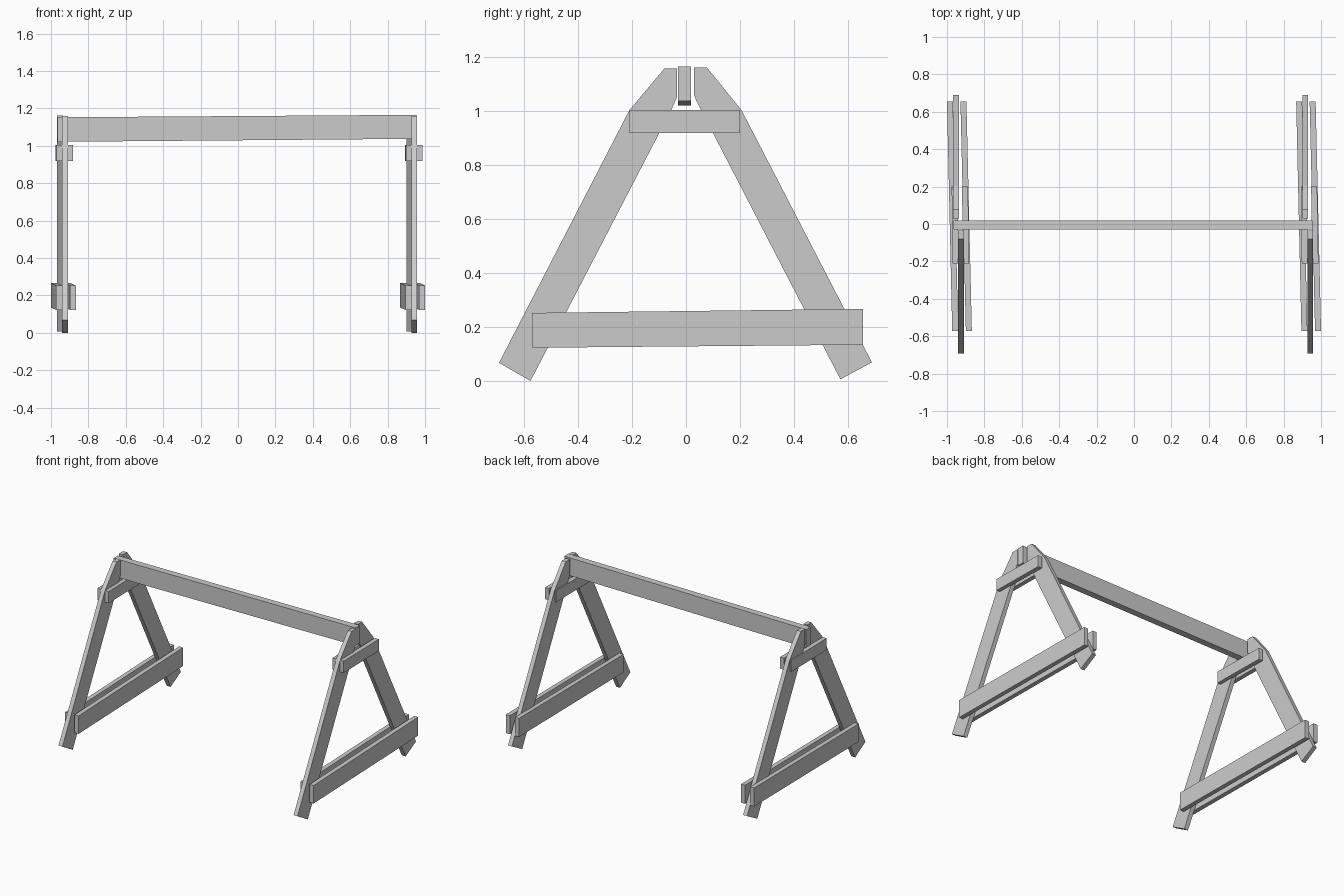
import bpy, bmesh
from mathutils import Vector

if "Cube" in bpy.data.objects:
    bpy.data.objects.remove(bpy.data.objects["Cube"])


def prism(name, profile, offset):
    """Solid made from a flat 3D outline pushed along an offset."""
    bm = bmesh.new()
    face = bm.faces.new([bm.verts.new(p) for p in profile])
    ext = bmesh.ops.extrude_face_region(bm, geom=[face])
    verts = [v for v in ext["geom"] if isinstance(v, bmesh.types.BMVert)]
    bmesh.ops.translate(bm, vec=Vector(offset), verts=verts)
    bmesh.ops.recalc_face_normals(bm, faces=bm.faces)
    mesh = bpy.data.meshes.new(name)
    bm.to_mesh(mesh)
    bm.free()
    obj = bpy.data.objects.new(name, mesh)
    bpy.context.collection.objects.link(obj)
    return obj


def cross_plank(name, front, back, thick=0.032):
    """Plank along y; each end is (x of the -x face, y, z low, z high)."""
    (xf, yf, f0, f1), (xb, yb, b0, b1) = front, back
    outline = [(xf, yf, f0), (xb, yb, b0), (xb, yb, b1), (xf, yf, f1)]
    return prism(name, outline, (thick, 0, 0))


# Leg outlines in (y, z), with bevelled tops that clasp the ridge beam
FRONT_LEG = [(-0.576, 0.0), (-0.693, 0.067), (-0.21, 1.003), (-0.08, 1.158),
             (-0.034, 1.158), (-0.034, 1.05), (-0.054, 1.005)]
BACK_LEG = [(0.572, 0.006), (0.689, 0.069), (0.206, 1.003), (0.078, 1.161),
            (0.03, 1.161), (0.03, 1.06), (0.038, 1.038)]

# Two identical A-frames
for side, dx in (("left", 0.0), ("right", 1.867)):
    # Legs, set side by side in x
    for name, outline, x in (("front_leg", FRONT_LEG, -0.940),
                             ("back_leg", BACK_LEG, -0.967)):
        prism(f"{side}_{name}", [(x + dx, y, z) for y, z in outline],
              (0.031, 0, 0))
    # Lower rails sandwiching the legs, slightly skewed
    for i, (xf, xb) in enumerate(((-0.972, -1.0), (-0.899, -0.928))):
        cross_plank(f"{side}_lower_rail_{i + 1}",
                    (xf + dx, -0.571, 0.123, 0.252),
                    (xb + dx, 0.656, 0.134, 0.267))
    # Short collar planks under the ridge
    for i, (xf, xb) in enumerate(((-0.970, -0.975), (-0.913, -0.920))):
        cross_plank(f"{side}_collar_{i + 1}",
                    (xf + dx, -0.21, 0.919, 1.003),
                    (xb + dx, 0.2, 0.919, 1.003))

# Ridge beam, rising slightly to the right
prism("ridge_beam", [(-0.966, -0.03, 1.021), (0.954, -0.03, 1.037),
                     (0.954, -0.03, 1.165), (-0.966, -0.03, 1.152)],
      (0, 0.048, 0))
